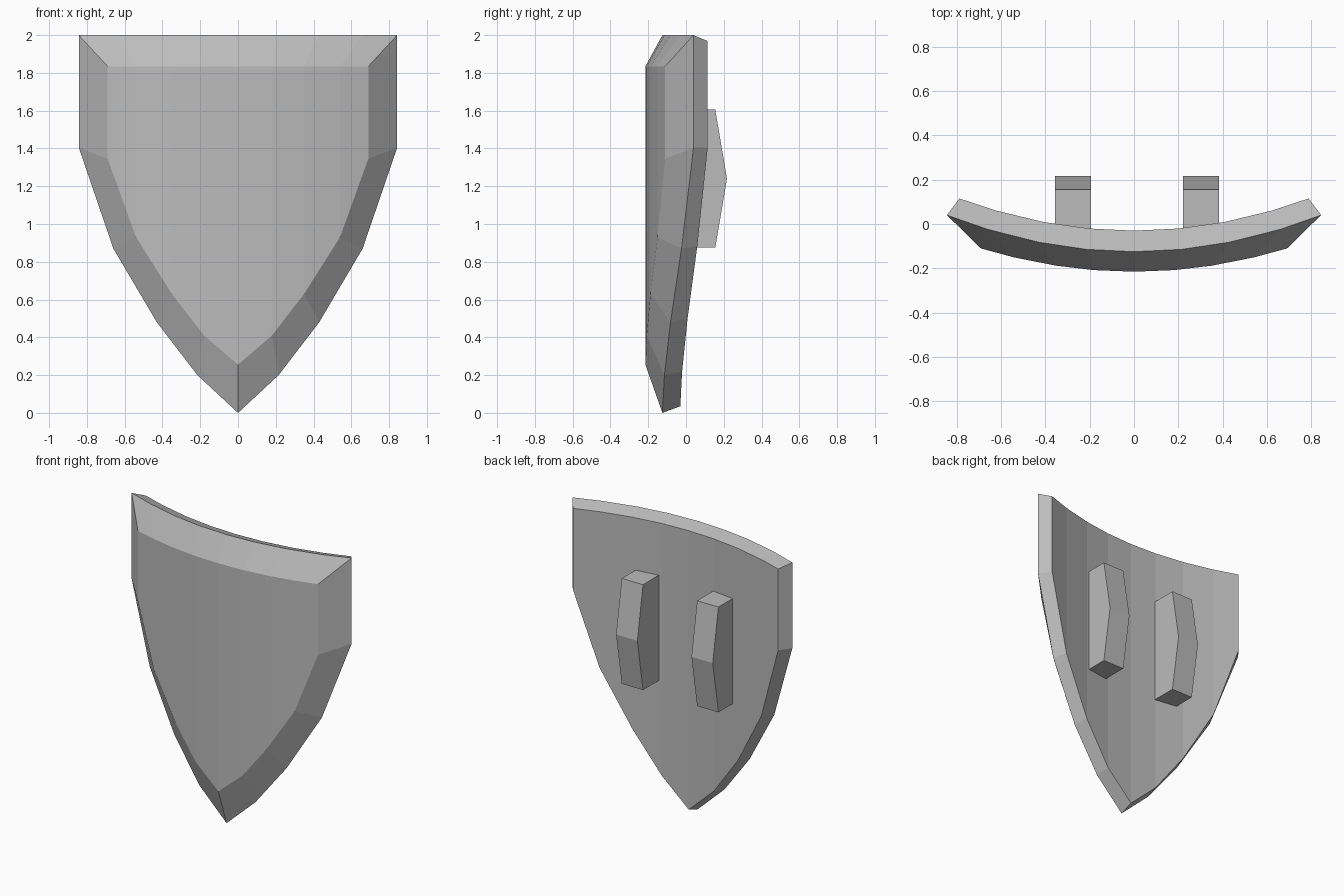
import bpy
import bmesh

cube = bpy.data.objects.get("Cube")
if cube:
    bpy.data.objects.remove(cube)

grey = bpy.data.materials.new("plain_grey")
grey.use_nodes = True
COLOUR = (0.5, 0.5, 0.5, 1)
grey.diffuse_color = COLOUR
grey.node_tree.nodes["Principled BSDF"].inputs["Base Color"].default_value = COLOUR


def finish(bm, name):
    bmesh.ops.recalc_face_normals(bm, faces=bm.faces)
    mesh = bpy.data.meshes.new(name)
    bm.to_mesh(mesh)
    bm.free()
    mesh.materials.append(grey)
    obj = bpy.data.objects.new(name, mesh)
    bpy.context.collection.objects.link(obj)
    return obj


def layer(bm, half, top, y_mid, y_rise):
    """Curved sheet outline: columns of (top, bottom) vertices from left to right."""
    full = [(-x, z) for x, z in half[:0:-1]] + half
    width = half[-1][0]
    columns = []
    for x, z in full:
        y = y_mid + y_rise * (x / width) ** 2
        columns.append((bm.verts.new((x, y, top)), bm.verts.new((x, y, z))))
    return columns


def sheet(bm, cols):
    for a, b in zip(cols, cols[1:]):
        bm.faces.new((a[0], b[0], b[1], a[1]))


def border(cols):
    return [c[0] for c in cols] + [c[1] for c in reversed(cols)]


# Shield body: raised front face, wide bevelled rim, and curved back
front_half = [(0, 0.255), (0.18, 0.41), (0.35, 0.63), (0.54, 0.93), (0.69, 1.345)]
rim_half = [(0, 0), (0.215, 0.2), (0.43, 0.48), (0.66, 0.87), (0.843, 1.405)]
back_half = [(0, 0.035), (0.2, 0.22), (0.405, 0.5), (0.62, 0.885), (0.787, 1.405)]

bm = bmesh.new()
front = layer(bm, front_half, 1.835, -0.215, 0.105)
rim = layer(bm, rim_half, 2.0, -0.125, 0.165)
back = layer(bm, back_half, 1.968, -0.03, 0.145)
sheet(bm, front)
sheet(bm, back)
for inner, outer in ((front, rim), (rim, back)):
    a, b = border(inner), border(outer)
    for i in range(len(a)):
        bm.faces.new((a[i - 1], a[i], b[i], b[i - 1]))
finish(bm, "shield_body")

# Bent grips on the back
grip_profile = [(-0.06, 0.875), (0.155, 0.875), (0.217, 1.24), (0.155, 1.605), (-0.06, 1.605)]
for name, x in (("right_grip", -0.357), ("left_grip", 0.221)):
    bm = bmesh.new()
    face = bm.faces.new([bm.verts.new((x, y, z)) for y, z in grip_profile])
    side = bmesh.ops.extrude_face_region(bm, geom=[face], use_keep_orig=True)["geom"]
    bmesh.ops.translate(bm, vec=(0.163, 0, 0),
                        verts=[v for v in side if isinstance(v, bmesh.types.BMVert)])
    finish(bm, name)
